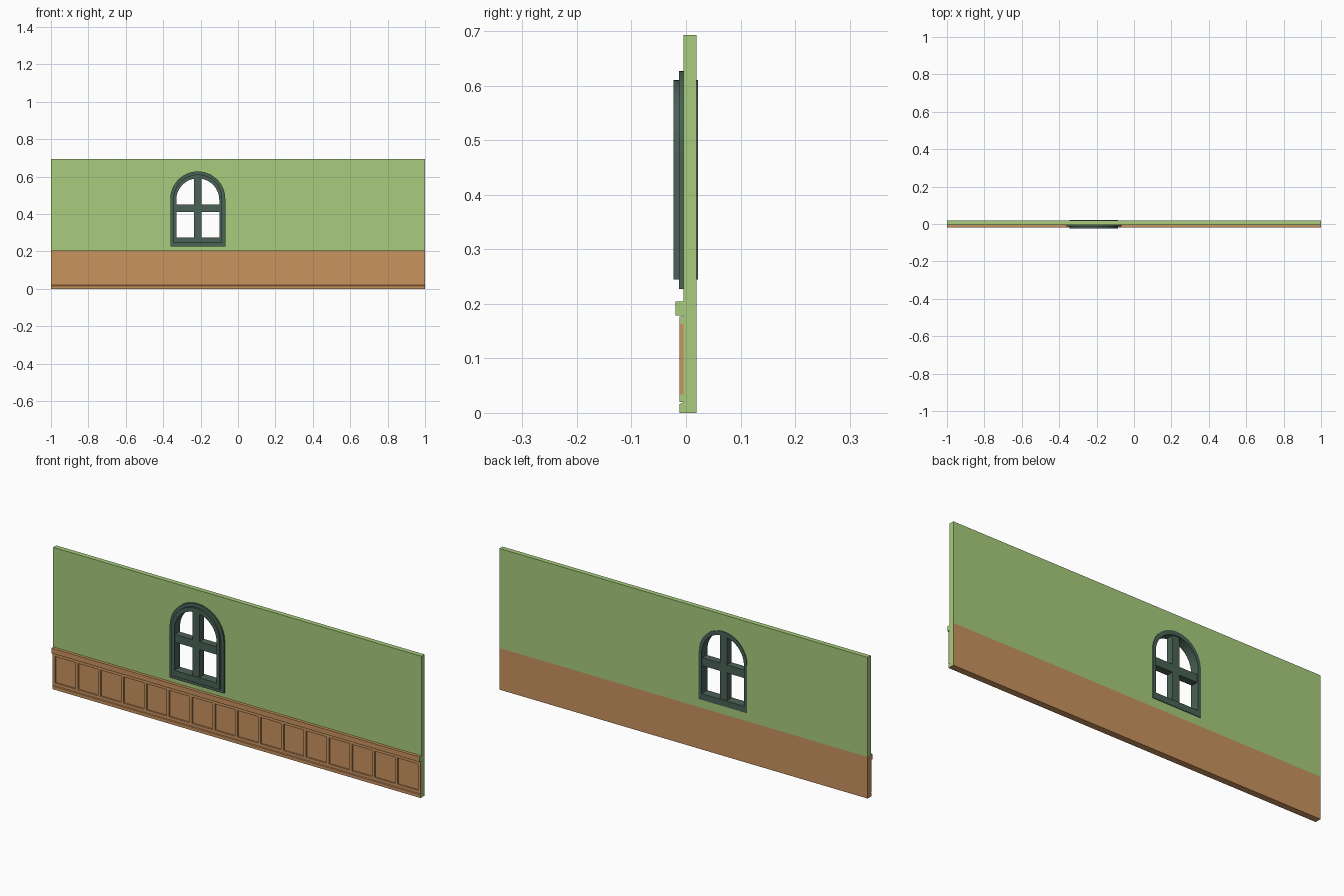
import bpy, bmesh, math

if "Cube" in bpy.data.objects:
    bpy.data.objects.remove(bpy.data.objects["Cube"])


def material(name, rgb):
    m = bpy.data.materials.new(name)
    m.diffuse_color = (*rgb, 1)
    m.use_nodes = True
    m.node_tree.nodes["Principled BSDF"].inputs["Base Color"].default_value = m.diffuse_color
    return m


GREEN = material("wall green", (0.392, 0.604, 0.205))
BROWN = material("panel brown", (0.591, 0.292, 0.114))
DARK = material("window dark green", (0.068, 0.122, 0.092))

H, SPLIT = 0.693, 0.204          # wall height, top of wainscot
YF, YB = -0.0048, 0.0190         # wall front and back
CX = -0.215                      # window centre


def finish(name, bm, mats):
    bmesh.ops.recalc_face_normals(bm, faces=bm.faces)
    me = bpy.data.meshes.new(name)
    bm.to_mesh(me)
    bm.free()
    for m in mats:
        me.materials.append(m)
    ob = bpy.data.objects.new(name, me)
    bpy.context.collection.objects.link(ob)
    return ob


def prism(name, yz, x0, x1, mats):
    """Extrude a y-z profile along x; the +x end takes the last material."""
    bm = bmesh.new()
    a = [bm.verts.new((x0, y, z)) for y, z in yz]
    b = [bm.verts.new((x1, y, z)) for y, z in yz]
    n = len(yz)
    bm.faces.new(a)
    bm.faces.new(b).material_index = len(mats) - 1
    for i in range(n):
        j = (i + 1) % n
        bm.faces.new((a[i], a[j], b[j], b[i]))
    return finish(name, bm, mats)


def rect(y0, y1, z0, z1):
    return [(y0, z0), (y1, z0), (y1, z1), (y0, z1)]


def arch(half, bottom, top, n=24):
    """Arched outline in x-z."""
    spring = top - half
    pts = [(CX - half, bottom), (CX + half, bottom)]
    pts += [(CX + half * math.cos(math.pi * i / n), spring + half * math.sin(math.pi * i / n))
            for i in range(n + 1)]
    return pts


def ring(name, outer, inner, y0, y1):
    """Arched frame between two outlines."""
    bm = bmesh.new()
    loops = [[bm.verts.new((x, y, z)) for x, z in pts]
             for pts, y in ((outer, y0), (inner, y0), (inner, y1), (outer, y1))]
    n = len(outer)
    for k in range(4):
        p, q = loops[k], loops[(k + 1) % 4]
        for i in range(n):
            j = (i + 1) % n
            bm.faces.new((p[i], p[j], q[j], q[i]))
    return finish(name, bm, [DARK])


# wall: brown below, green above with an arched opening
prism("lower_wall", rect(YF, YB, 0, SPLIT), -1, 1, [BROWN, GREEN])
wall = prism("upper_wall", rect(YF, YB, SPLIT, H), -1, 1, [GREEN])
bm = bmesh.new()
hole = arch(0.122, 0.26, 0.60)
a = [bm.verts.new((x, -0.1, z)) for x, z in hole]
b = [bm.verts.new((x, 0.1, z)) for x, z in hole]
bm.faces.new(a)
bm.faces.new(b)
for i in range(len(a)):
    j = (i + 1) % len(a)
    bm.faces.new((a[i], a[j], b[j], b[i]))
cutter = finish("window_cutter", bm, [GREEN])
cutter.hide_render = True
mod = wall.modifiers.new("opening", "BOOLEAN")
mod.operation = "DIFFERENCE"
mod.solver = "EXACT"
mod.object = cutter
bpy.context.view_layer.objects.active = wall
wall.select_set(True)
bpy.ops.object.modifier_apply(modifier="opening")
bpy.data.objects.remove(cutter)

# wainscot rails and skirting
PF = -0.0122
prism("chair_rail", rect(-0.0195, YF, 0.179, SPLIT), -1, 1, [BROWN, GREEN])
prism("upper_panel_rail", rect(PF, YF, 0.163, 0.177), -1, 1, [BROWN, GREEN])
prism("lower_panel_rail", rect(PF, YF, 0.020, 0.034), -1, 1, [BROWN, GREEN])
prism("skirting", [(PF, 0), (YF, 0), (YF, 0.0195), (PF, 0.0155)], -1, 1, [BROWN, GREEN])

# stiles dividing sixteen panels
for k in range(17):
    x = -0.992 + 0.124 * k
    prism("panel_stile", rect(PF, YF, 0.034, 0.163), x - 0.007, x + 0.007, [BROWN])

# window casing, sash frame and glazing bars
opening = arch(0.115, 0.275, 0.590)
sash = arch(0.1305, 0.245, 0.611)
ring("window_casing", arch(0.147, 0.2275, 0.6275), sash, -0.0130, YF)
ring("window_sash", sash, opening, -0.0230, 0.0222)
prism("window_upright_bar", rect(-0.0185, 0.0175, 0.265, 0.600), CX - 0.019, CX + 0.019, [DARK])
prism("window_cross_bar", rect(-0.0180, 0.0170, 0.411, 0.450), CX - 0.122, CX + 0.122, [DARK])
